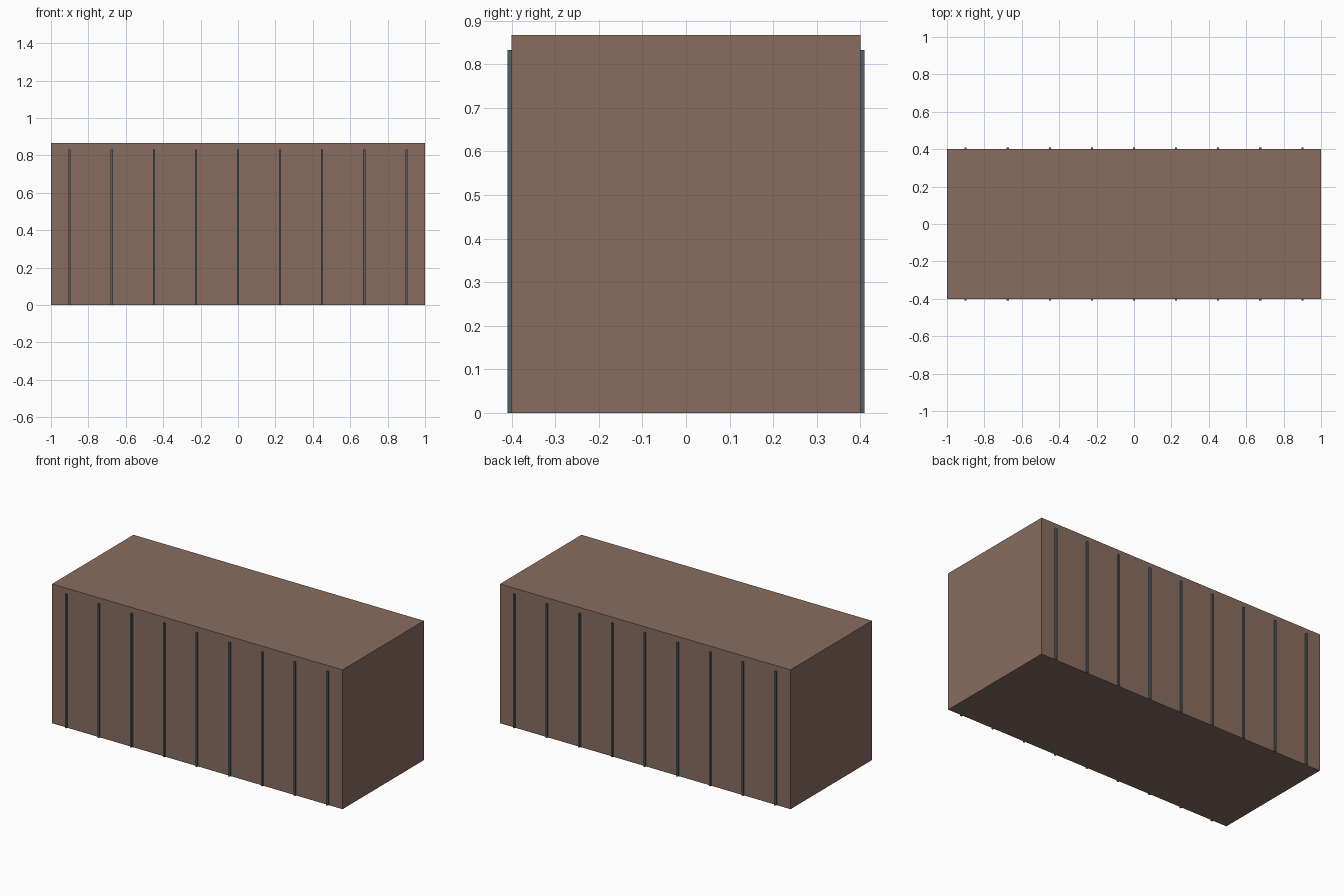
import bpy

if "Cube" in bpy.data.objects:
    bpy.data.objects.remove(bpy.data.objects["Cube"])


def material(name, color):
    mat = bpy.data.materials.new(name)
    mat.diffuse_color = (*color, 1)
    mat.use_nodes = True
    mat.node_tree.nodes["Principled BSDF"].inputs["Base Color"].default_value = mat.diffuse_color
    return mat


def box(name, center, size, mat):
    bpy.ops.mesh.primitive_cube_add(size=1, location=center)
    obj = bpy.context.object
    obj.name = name
    obj.scale = size
    bpy.ops.object.transform_apply(location=False, rotation=False, scale=True)
    obj.data.materials.append(mat)
    return obj


brown = material("brown_panel", (0.25, 0.155, 0.118))
steel = material("dark_steel", (0.09, 0.12, 0.135))

LENGTH, DEPTH, HEIGHT = 2.0, 0.8, 0.867
RIB_WIDTH, RIB_DEPTH, RIB_HEIGHT = 0.011, 0.01, 0.833

# Main block
box("body", (0, 0, HEIGHT / 2), (LENGTH, DEPTH, HEIGHT), brown)

# Nine thin vertical ribs on the front and on the back
for side, sign in (("front", -1), ("back", 1)):
    for i in range(9):
        x = -0.9 + i * 0.225
        y = sign * (DEPTH / 2 + RIB_DEPTH / 2 - 0.001)
        box(f"{side}_rib_{i + 1}", (x, y, RIB_HEIGHT / 2),
            (RIB_WIDTH, RIB_DEPTH + 0.002, RIB_HEIGHT), steel)
